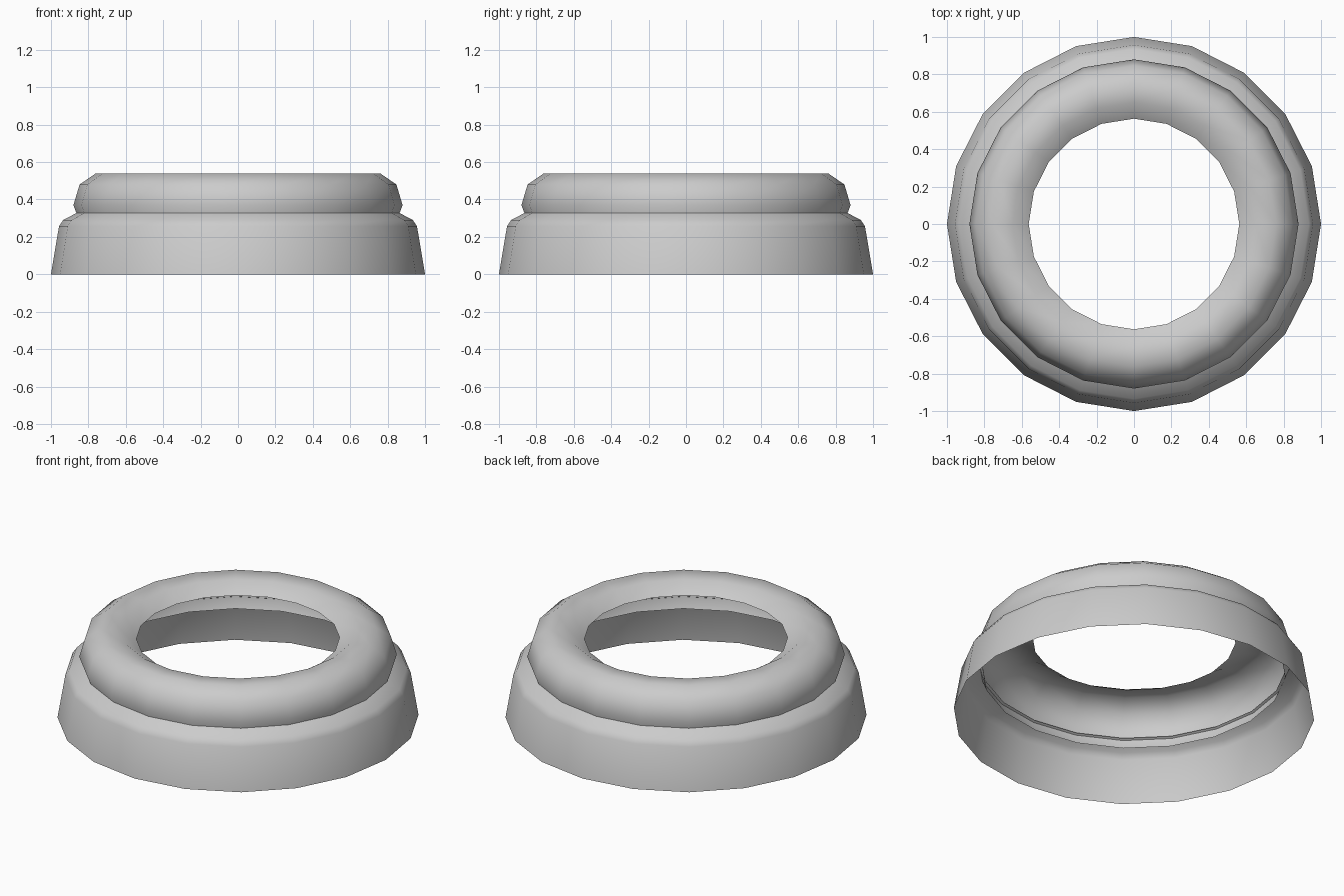
import bpy
import bmesh
from math import cos, sin, tau, radians

SIDES = 20

cube = bpy.data.objects.get("Cube")
if cube:
    bpy.data.objects.remove(cube, do_unlink=True)

# Single grey finish
grey = bpy.data.materials.new("plain_grey")
grey.use_nodes = True
colour = (0.6, 0.6, 0.6, 1)
grey.diffuse_color = colour
grey.node_tree.nodes["Principled BSDF"].inputs["Base Color"].default_value = colour


def lathe(name, profile):
    """Turn an open (radius, height) profile around z, outward faces."""
    bm = bmesh.new()
    rings = [
        [bm.verts.new((r * cos(tau * i / SIDES), r * sin(tau * i / SIDES), z))
         for i in range(SIDES)]
        for r, z in profile
    ]
    for low, high in zip(rings, rings[1:]):
        for i in range(SIDES):
            j = (i + 1) % SIDES
            bm.faces.new((low[i], low[j], high[j], high[i]))
    mesh = bpy.data.meshes.new(name)
    bm.to_mesh(mesh)
    bm.free()
    mesh.materials.append(grey)
    obj = bpy.data.objects.new(name, mesh)
    bpy.context.collection.objects.link(obj)
    bpy.ops.object.select_all(action="DESELECT")
    obj.select_set(True)
    bpy.context.view_layer.objects.active = obj
    bpy.ops.object.shade_smooth_by_angle(angle=radians(60))
    return obj


# Flared lower skirt with a rounded shoulder
lathe("base_skirt", [(1, 0), (0.957, 0.257), (0.935, 0.29), (0.85, 0.335)])

# Rounded upper ring, open underneath, its lip tucked inside the skirt
lathe("upper_ring", [(0.84, 0.265), (0.88, 0.37), (0.847, 0.48),
                     (0.76, 0.54), (0.65, 0.532), (0.563, 0.475)])
